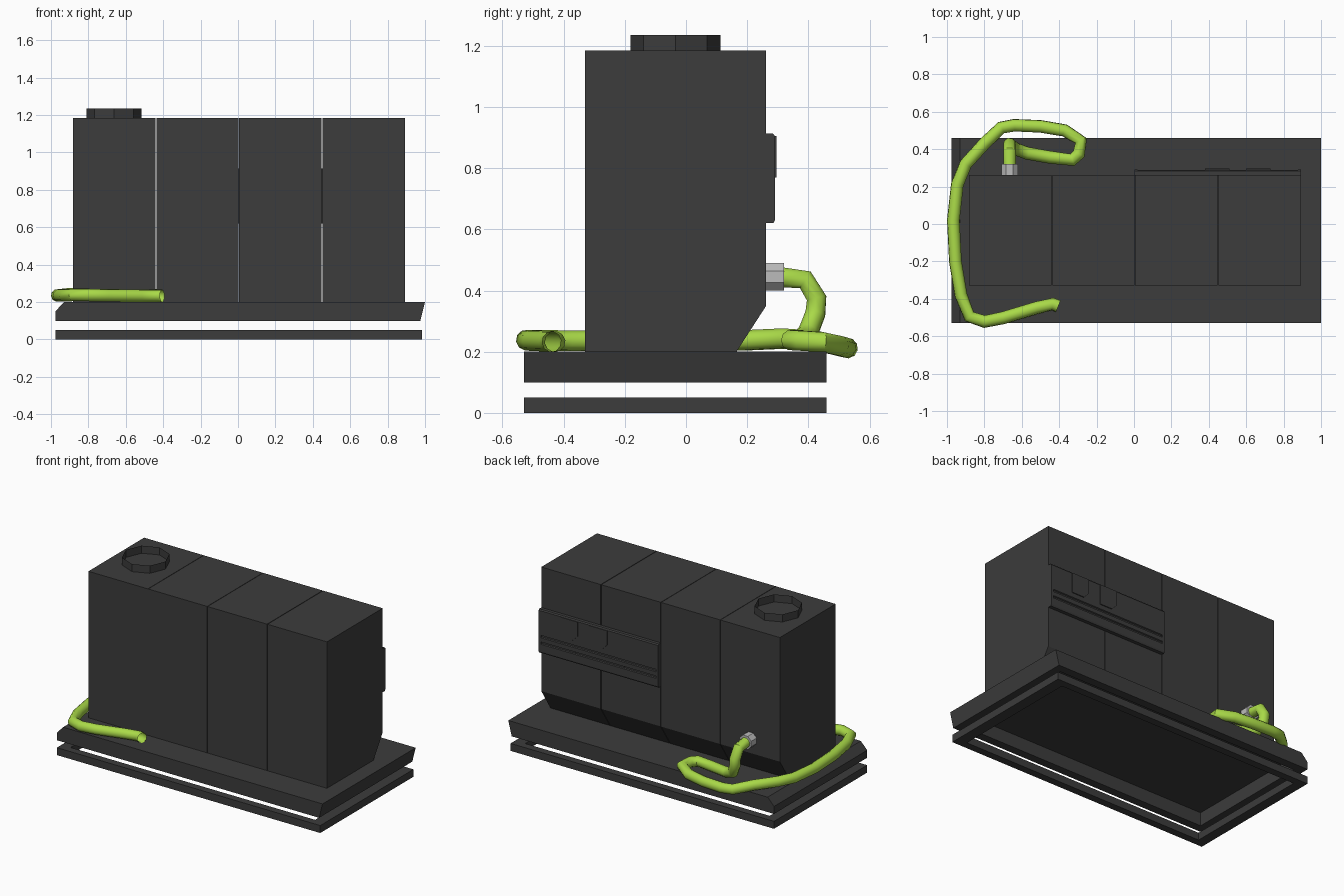
import bpy, bmesh, math
from mathutils import Matrix

if "Cube" in bpy.data.objects:
    bpy.data.objects.remove(bpy.data.objects["Cube"])


def material(name, rgb):
    m = bpy.data.materials.new(name)
    m.diffuse_color = (*rgb, 1)
    m.use_nodes = True
    m.node_tree.nodes["Principled BSDF"].inputs["Base Color"].default_value = m.diffuse_color
    return m


CHARCOAL = material("charcoal", (0.045, 0.045, 0.045))
GREEN = material("lime_green", (0.40, 0.70, 0.065))
METAL = material("metal", (0.5, 0.5, 0.5))


def finish(name, bm, mat=CHARCOAL):
    me = bpy.data.meshes.new(name)
    bm.to_mesh(me)
    bm.free()
    me.materials.append(mat)
    ob = bpy.data.objects.new(name, me)
    bpy.context.collection.objects.link(ob)
    return ob


def extruded(points, along):
    """Closed 3D outline extruded along a vector."""
    bm = bmesh.new()
    face = bm.faces.new([bm.verts.new(p) for p in points])
    ext = bmesh.ops.extrude_face_region(bm, geom=[face], use_keep_orig=True)
    verts = [g for g in ext["geom"] if isinstance(g, bmesh.types.BMVert)]
    bmesh.ops.translate(bm, verts=verts, vec=along)
    bmesh.ops.recalc_face_normals(bm, faces=bm.faces[:])
    return bm


def prism(name, points, along, mat=CHARCOAL):
    return finish(name, extruded(points, along), mat)


def frame(name, outer, inner, z0, z1):
    """Rectangular hollow frame between two (x0, x1, y0, y1) outlines."""
    bm = bmesh.new()
    loops = []
    for (x0, x1, y0, y1), z in ((outer, z0), (outer, z1), (inner, z1), (inner, z0)):
        loops.append([bm.verts.new(p) for p in
                      ((x0, y0, z), (x1, y0, z), (x1, y1, z), (x0, y1, z))])
    for k in range(4):
        a, b = loops[k], loops[(k + 1) % 4]
        for i in range(4):
            j = (i + 1) % 4
            bm.faces.new((a[i], a[j], b[j], b[i]))
    bmesh.ops.recalc_face_normals(bm, faces=bm.faces[:])
    return finish(name, bm)


# Lower frame, floating just under the tray
frame("lower_frame", (-0.977, 0.983, -0.53, 0.46), (-0.91, 0.91, -0.48, 0.41), 0, 0.05)

# Tray with chamfered left end, slanted right end and a hollow underside
tray_profile = [(-0.977, 0.10), (-0.977, 0.15), (-0.93, 0.20), (1.0, 0.20), (0.975, 0.10)]
bm = extruded([(x, -0.53, z) for x, z in tray_profile], (0, 0.99, 0))
bottom = min(bm.faces, key=lambda f: f.normal.z)
bmesh.ops.inset_region(bm, faces=[bottom], thickness=0.08)
ext = bmesh.ops.extrude_face_region(bm, geom=[bottom])
bmesh.ops.delete(bm, geom=[bottom], context="FACES_ONLY")
bmesh.ops.translate(bm, vec=(0, 0, 0.09),
                    verts=[g for g in ext["geom"] if isinstance(g, bmesh.types.BMVert)])
bmesh.ops.recalc_face_normals(bm, faces=bm.faces[:])
finish("tray", bm)

# Tank body in four sections with thin seams
body_profile = [(-0.33, 0.20), (-0.33, 1.185), (0.262, 1.185), (0.262, 0.35), (0.165, 0.20)]
sections = [(-0.882, -0.4400), (-0.437, 0.0015), (0.0045, 0.447), (0.451, 0.893)]
for i, (x0, x1) in enumerate(sections):
    prism(f"tank_section_{i + 1}", [(x0, y, z) for y, z in body_profile], (x1 - x0, 0, 0))

# Octagonal filler neck, an open thin wall
bm = bmesh.new()
bmesh.ops.create_cone(bm, cap_ends=False, segments=8, radius1=0.147, radius2=0.147,
                      depth=0.053, matrix=Matrix.Translation((-0.662, -0.035, 1.2095))
                      @ Matrix.Rotation(math.pi / 2, 4, "Z"))
finish("filler_neck", bm)

# Back panel: grooved plate between two plain end strips, with a raised tab
grooved = [(0.26, 0.62), (0.285, 0.62), (0.290, 0.63), (0.290, 0.68), (0.283, 0.684),
           (0.283, 0.692), (0.290, 0.696), (0.290, 0.724), (0.283, 0.728),
           (0.283, 0.736), (0.290, 0.74), (0.290, 0.905), (0.284, 0.913), (0.26, 0.913)]
plain = [(0.26, 0.62), (0.285, 0.62), (0.291, 0.63), (0.291, 0.905), (0.284, 0.913), (0.26, 0.913)]
for name, profile, x0, x1 in (("back_panel", grooved, 0.020, 0.876),
                              ("panel_end_inner", plain, 0.003, 0.020),
                              ("panel_end_outer", plain, 0.876, 0.893)):
    prism(name, [(x0, y, z) for y, z in profile], (x1 - x0, 0, 0))
tab = [(0.0, 0.905), (0.13, 0.905), (0.13, 0.77), (0.04, 0.77), (0.0, 0.81)]
for name, x in (("panel_tab_inner", 0.38), ("panel_tab_outer", 0.60)):
    prism(name, [(x + px, 0.288, z) for px, z in tab], (0, 0.008, 0))

# Eight-sided hose fitting
fitting = [(-0.665 + 0.048 * math.sin(math.pi * (i + 0.5) / 4), 0.26,
            0.445 + 0.048 * math.cos(math.pi * (i + 0.5) / 4)) for i in range(8)]
prism("hose_fitting", fitting, (0, 0.06, 0), METAL)

# Hose: drops from the fitting, loops behind and wraps round the left end
path = [(-0.665, 0.315, 0.443), (-0.665, 0.39, 0.435), (-0.665, 0.427, 0.375),
        (-0.66, 0.423, 0.325), (-0.63, 0.40, 0.265), (-0.57, 0.378, 0.24),
        (-0.45, 0.357, 0.238), (-0.33, 0.343, 0.238), (-0.295, 0.375, 0.236),
        (-0.283, 0.445, 0.232), (-0.37, 0.50, 0.220), (-0.50, 0.522, 0.213),
        (-0.64, 0.528, 0.212), (-0.71, 0.515, 0.215), (-0.80, 0.43, 0.235),
        (-0.90, 0.32, 0.243), (-0.945, 0.21, 0.238), (-0.966, 0.02, 0.236),
        (-0.955, -0.20, 0.236), (-0.925, -0.38, 0.236), (-0.88, -0.495, 0.238),
        (-0.80, -0.522, 0.238), (-0.70, -0.502, 0.236), (-0.52, -0.448, 0.234),
        (-0.435, -0.428, 0.233), (-0.405, -0.44, 0.233)]
cu = bpy.data.curves.new("hose", "CURVE")
cu.dimensions = "3D"
cu.bevel_depth = 0.034
cu.bevel_resolution = 3
sp = cu.splines.new("POLY")
sp.points.add(len(path) - 1)
for pt, co in zip(sp.points, path):
    pt.co = (*co, 1)
cu.materials.append(GREEN)
hose = bpy.data.objects.new("hose", cu)
bpy.context.collection.objects.link(hose)
bpy.ops.object.select_all(action="DESELECT")
hose.select_set(True)
bpy.context.view_layer.objects.active = hose
bpy.ops.object.convert(target="MESH")
bpy.ops.object.shade_smooth_by_angle(angle=math.radians(40))
